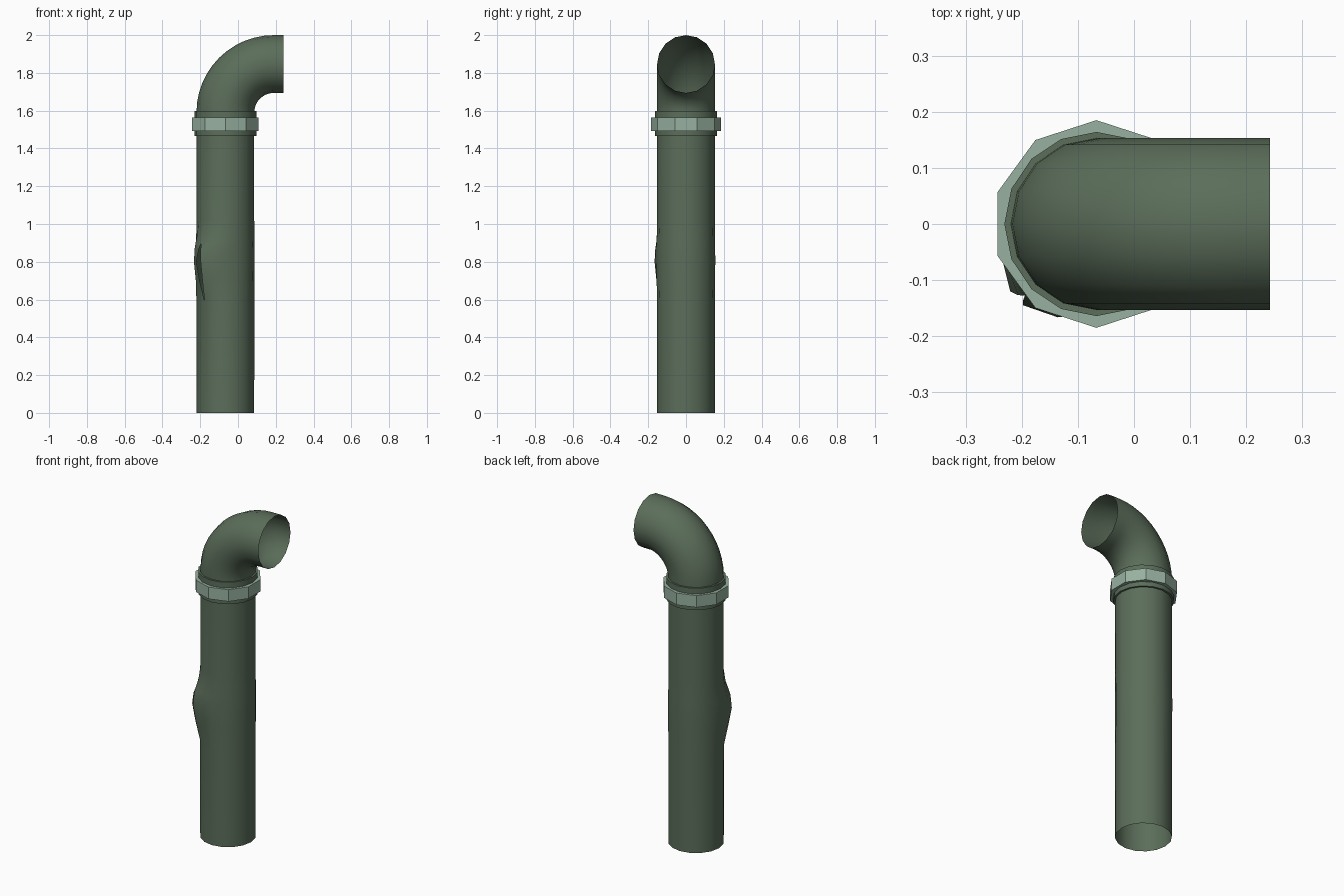
import bpy, bmesh, math
from mathutils import Vector

AXIS = -0.067   # x of the upright pipe
R = 0.153       # pipe radius
SIDES = 16

cube = bpy.data.objects.get("Cube")
if cube:
    bpy.data.objects.remove(cube, do_unlink=True)


def material(name, rgb):
    m = bpy.data.materials.new(name)
    m.use_nodes = True
    m.diffuse_color = (*rgb, 1)
    bsdf = m.node_tree.nodes["Principled BSDF"]
    bsdf.inputs["Base Color"].default_value = (*rgb, 1)
    bsdf.inputs["Roughness"].default_value = 0.7
    return m


GREEN = material("dark green paint", (0.105, 0.155, 0.102))
PALE = material("pale green metal", (0.31, 0.44, 0.35))


def finish(bm, name, mat, smooth=True):
    me = bpy.data.meshes.new(name)
    bm.to_mesh(me)
    bm.free()
    me.materials.append(mat)
    ob = bpy.data.objects.new(name, me)
    bpy.context.collection.objects.link(ob)
    if smooth:
        bpy.ops.object.select_all(action='DESELECT')
        ob.select_set(True)
        bpy.context.view_layer.objects.active = ob
        bpy.ops.object.shade_smooth_by_angle(angle=math.radians(35))
    return ob


def loft(bm, rings, close=False):
    """Bridge successive vertex rings with quads."""
    pairs = list(zip(rings, rings[1:]))
    if close:
        pairs.append((rings[-1], rings[0]))
    for a, b in pairs:
        n = len(a)
        for i in range(n):
            j = (i + 1) % n
            bm.faces.new(dict.fromkeys((a[i], a[j], b[j], b[i])))


def polar(r, deg, z):
    a = math.radians(deg)
    return Vector((AXIS + r * math.cos(a), r * math.sin(a), z))


# Upright pipe: bulged and split open along one side
def upright_pipe():
    bm = bmesh.new()
    bulge = {0: 0, 0.59: 0.05, 0.7: 0.6, 0.8: 1, 0.87: 0.85,
             0.9: 0.65, 0.95: 0.25, 1.02: 0, 1.53: 0}
    split = {0.7: 0.7, 0.8: 1, 0.87: 0.4}
    rings = []
    for z, b in bulge.items():
        ring = []
        for i in range(SIDES + 1):
            # the seam is duplicated: both ends of the ring lie at 225 degrees
            deg = 225 + i * 360 / SIDES
            near = min(i, SIDES - i)
            push = (0.042, 0.027, 0.004)[near] if near < 3 else 0.002
            r = R + push * b
            s = split.get(z, 0)
            if i == SIDES and s == 0:
                ring.append(ring[0])
                continue
            if i == 0:
                deg += 3 * s
            elif i == SIDES:
                deg -= 7 * s
            ring.append(bm.verts.new(polar(r, deg, z)))
        rings.append(ring)
    for a, b in zip(rings, rings[1:]):
        for i in range(SIDES):
            bm.faces.new((a[i], a[i + 1], b[i + 1], b[i]))
    finish(bm, "upright_pipe", GREEN)


# Elbow: quarter bend with a short straight outlet, open at the end
def elbow():
    bm = bmesh.new()
    bend, z0, steps = 0.257, 1.59, 12
    path = [(Vector((AXIS, 0, 1.53)), 0)]
    for k in range(steps + 1):
        t = math.pi / 2 * k / steps
        path.append((Vector((AXIS + bend * (1 - math.cos(t)), 0,
                             z0 + bend * math.sin(t))), t))
    path.append((Vector((0.242, 0, z0 + bend)), math.pi / 2))
    rings = []
    for p, t in path:
        across = Vector((math.cos(t), 0, -math.sin(t)))
        ring = []
        for i in range(SIDES):
            a = 2 * math.pi * i / SIDES
            ring.append(bm.verts.new(p + across * (R * math.cos(a))
                                     + Vector((0, R * math.sin(a), 0))))
        rings.append(ring)
    loft(bm, rings)
    finish(bm, "elbow", GREEN)


# Collars: hollow prisms around the pipe
def collar(name, r_in, r_out, z0, z1, sides, start, mat, smooth):
    bm = bmesh.new()
    profile = ((r_in, z0), (r_out, z0), (r_out, z1), (r_in, z1))
    rings = [[bm.verts.new(polar(r, start + i * 360 / sides, z))
              for i in range(sides)] for r, z in profile]
    loft(bm, rings, close=True)
    bmesh.ops.recalc_face_normals(bm, faces=bm.faces)
    finish(bm, name, mat, smooth)


upright_pipe()
elbow()
collar("coupling_sleeve", 0.15, 0.164, 1.465, 1.597, SIDES, 90, GREEN, True)
collar("coupling_nut", 0.16, 0.185, 1.492, 1.563, 10, 90, PALE, False)
